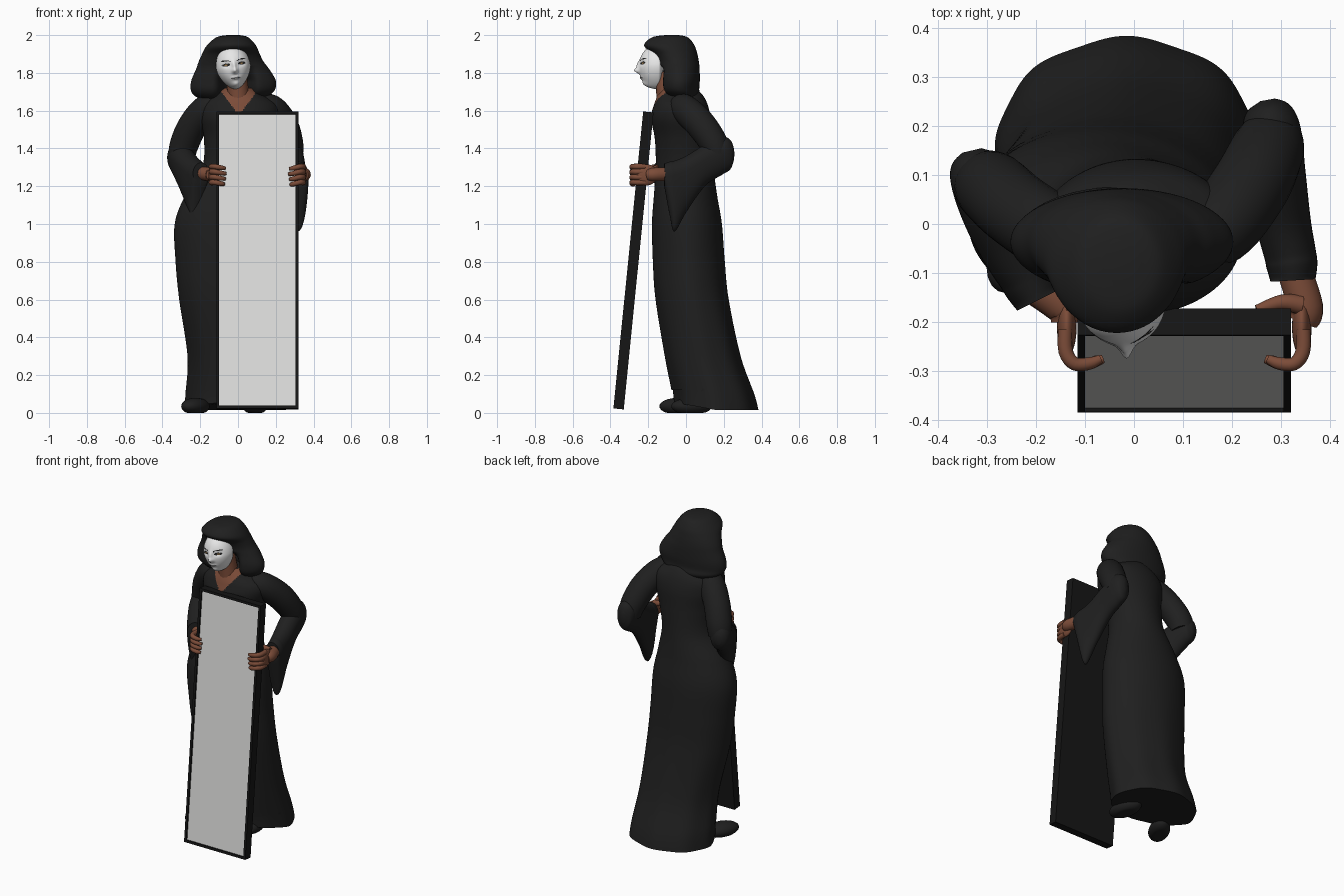
import bpy, bmesh, math
from mathutils import Vector, Matrix
from math import sin, cos, pi, exp

if "Cube" in bpy.data.objects:
    bpy.data.objects.remove(bpy.data.objects["Cube"])


def mat(name, c):
    m = bpy.data.materials.new(name)
    m.diffuse_color = (*c, 1)
    m.use_nodes = True
    m.node_tree.nodes["Principled BSDF"].inputs["Base Color"].default_value = m.diffuse_color
    return m


CLOTH = mat("black cloth", (0.014, 0.014, 0.014))
FRAME = mat("frame black", (0.008, 0.008, 0.008))
SKIN = mat("brown skin", (0.2, 0.072, 0.04))
WHITE = mat("mask white", (0.8, 0.8, 0.8))
LIPS = mat("lip grey", (0.45, 0.45, 0.45))
GLASS = mat("mirror grey", (0.75, 0.75, 0.74))
IRIS = mat("amber eye", (0.3, 0.17, 0.06))


def finish(name, bm, mats, angle=40, smooth=True):
    bmesh.ops.recalc_face_normals(bm, faces=bm.faces[:])
    me = bpy.data.meshes.new(name)
    bm.to_mesh(me)
    bm.free()
    ob = bpy.data.objects.new(name, me)
    bpy.context.collection.objects.link(ob)
    for m in mats:
        me.materials.append(m)
    if smooth:
        bpy.ops.object.select_all(action='DESELECT')
        ob.select_set(True)
        bpy.context.view_layer.objects.active = ob
        bpy.ops.object.shade_smooth_by_angle(angle=math.radians(angle))
    return ob


def spline(rows, sub):
    """Catmull-Rom interpolation of rows of numbers."""
    out = []
    for i in range(len(rows) - 1):
        p = [Vector(rows[min(max(i + k, 0), len(rows) - 1)]) for k in (-1, 0, 1, 2)]
        for j in range(sub):
            t = j / sub
            out.append(0.5 * (2 * p[1] + (p[2] - p[0]) * t + (2 * p[0] - 5 * p[1] + 4 * p[2] - p[3]) * t * t
                              + (3 * p[1] - p[0] - 3 * p[2] + p[3]) * t ** 3))
    return out + [Vector(rows[-1])]


def skin_rings(bm, rings):
    vs = [[bm.verts.new(p) for p in r] for r in rings]
    n = len(vs[0])
    for a, b in zip(vs, vs[1:]):
        for k in range(n):
            bm.faces.new((a[k], a[(k + 1) % n], b[(k + 1) % n], b[k]))
    bm.faces.new(vs[0])
    bm.faces.new(vs[-1])


def box_loft(rows, sub, seg, tweak):
    """Rings from rows of (z, x0, x1, y0, y1)."""
    bm = bmesh.new()
    rings = []
    for z, x0, x1, y0, y1 in spline(rows, sub):
        ring = []
        for k in range(seg):
            a = 2 * pi * k / seg
            ring.append(tweak(Vector(((x0 + x1) / 2 + (x1 - x0) / 2 * cos(a),
                                      (y0 + y1) / 2 + (y1 - y0) / 2 * sin(a), z)), a))
        rings.append(ring)
    skin_rings(bm, rings)
    return bm


def tube(bm, pts, sub=5, seg=16):
    """Round tube through rows of (x, y, z, radius)."""
    rows = spline(pts, sub)
    rings = []
    for i, r in enumerate(rows):
        d = (rows[min(i + 1, len(rows) - 1)] - rows[max(i - 1, 0)]).to_3d().normalized()
        u = d.cross(Vector((0.1, 0.3, 1))).normalized()
        v = d.cross(u)
        rings.append([r.to_3d() + r[3] * (u * cos(2 * pi * k / seg) + v * sin(2 * pi * k / seg)) for k in range(seg)])
    skin_rings(bm, rings)


def blob(bm, c, r, rot=0):
    m = Matrix.Translation(c) @ Matrix.Rotation(rot, 4, 'Z') @ Matrix.Diagonal((*r, 1))
    bmesh.ops.create_uvsphere(bm, u_segments=24, v_segments=16, radius=1, matrix=m)


# Robe body with a skin coloured V neckline
def robe_folds(p, a):
    f = max(0, 0.9 - p.z) * 0.004 * cos(8 * a)
    p.x += f * cos(a)
    p.y += f * sin(a)
    if p.z < 0.12 and sin(a) < 0:
        p.z += 0.04 * -sin(a)
    return p


bm = box_loft([(0.015, -0.28, 0.25, -0.06, 0.38), (0.1, -0.275, 0.245, -0.07, 0.358), (0.3, -0.265, 0.23, -0.11, 0.287),
               (0.6, -0.31, 0.22, -0.16, 0.225), (0.8, -0.33, 0.21, -0.175, 0.205), (1.0, -0.335, 0.2, -0.18, 0.19),
               (1.15, -0.28, 0.17, -0.17, 0.165), (1.3, -0.19, 0.145, -0.16, 0.145), (1.45, -0.18, 0.175, -0.165, 0.135),
               (1.56, -0.2, 0.215, -0.185, 0.13), (1.63, -0.19, 0.21, -0.17, 0.115), (1.68, -0.13, 0.14, -0.15, 0.09),
               (1.72, -0.07, 0.08, -0.13, 0.05)], 14, 160, robe_folds)
for f in bm.faces:
    c = f.calc_center_median()
    if c.z > 1.57 and c.y < -0.06 and abs(c.x - 0.005) < (c.z - 1.575) * 0.75:
        f.material_index = 1
finish("robe", bm, [CLOTH, SKIN])

# Neck
bm = bmesh.new()
tube(bm, [(0.005, -0.09, 1.62, 0.065), (0, -0.1, 1.7, 0.058), (-0.01, -0.11, 1.8, 0.055)])
finish("neck", bm, [SKIN])


# Hood, hollowed in front below the chin
def hood_notch(p, a):
    if sin(a) < 0:
        k = min(1, max(0, (1.84 - p.z) / 0.08))
        p.y += 0.13 * k * exp(-((p.x + 0.01) / 0.085) ** 4) * -sin(a)
    return p


bm = box_loft([(2.0, -0.06, 0.01, -0.11, -0.04), (1.988, -0.115, 0.055, -0.18, 0.01), (1.945, -0.165, 0.095, -0.222, 0.045),
               (1.9, -0.19, 0.115, -0.178, 0.06), (1.86, -0.208, 0.135, -0.155, 0.068), (1.82, -0.222, 0.165, -0.145, 0.072),
               (1.76, -0.247, 0.2, -0.145, 0.073),
               (1.71, -0.25, 0.195, -0.14, 0.07), (1.675, -0.225, 0.16, -0.115, 0.075), (1.64, -0.14, 0.12, -0.07, 0.06)],
              6, 72, hood_notch)
finish("hood", bm, [CLOTH], 60)

# Face mask: shaped sphere, features coloured by position
bm = bmesh.new()
bmesh.ops.create_uvsphere(bm, u_segments=160, v_segments=110, radius=1)


def bump(x, z, cx, cz, rx, rz):
    return exp(-((x - cx) / rx) ** 2 - ((z - cz) / rz) ** 2)


for v in bm.verts:
    d = v.co.copy()
    x = d.x * 0.091 * (1 - 0.25 * max(0, -d.z) ** 1.5)
    z = d.z * 0.118
    y = d.y * 0.1
    if d.y < 0:
        y -= 0.022 * bump(x, z, 0, -0.022, 0.015, 0.014) + 0.012 * bump(x, z, 0, 0.005, 0.011, 0.025)
        y -= 0.007 * bump(x, z, 0, -0.06, 0.022, 0.01) + 0.016 * bump(x, z, 0, -0.098, 0.025, 0.02)
        y += 0.008 * (bump(x, z, 0.04, 0.014, 0.02, 0.014) + bump(x, z, -0.04, 0.014, 0.02, 0.014))
    else:
        y *= 0.3
    v.co = (x, y, z)
for f in bm.faces:
    c = f.calc_center_median()
    if c.y > 0:
        continue
    e = abs(c.x) - 0.042
    if (e / 0.021) ** 2 + ((c.z - 0.014) / 0.008) ** 2 < 1:
        f.material_index = 1
    if (e / 0.009) ** 2 + ((c.z - 0.013) / 0.004) ** 2 < 1:
        f.material_index = 3
    if abs(e) < 0.024 and abs(c.z - 0.037 + 8 * (e - 0.006) ** 2) < 0.0024:
        f.material_index = 1
    if (c.x / 0.025) ** 2 + ((c.z + 0.06) / 0.009) ** 2 < 1:
        f.material_index = 1 if abs(c.z + 0.06) < 0.0015 else 2
bm.transform(Matrix.Translation((-0.025, -0.15, 1.832)) @ Matrix.Rotation(-0.13, 4, 'Y') @ Matrix.Rotation(0.06, 4, 'Z'))
finish("face_mask", bm, [WHITE, CLOTH, LIPS, IRIS], 60)


# Sleeves: upper arm tube plus hanging bell, rows of (x, y, half width, top, bottom)
def sleeve(name, arm, bell):
    bm = bmesh.new()
    tube(bm, arm, 6, 28)
    rows = spline(bell, 6)
    rings = []
    for i, (x, y, w, t, b) in enumerate(rows):
        d = (rows[min(i + 1, len(rows) - 1)] - rows[max(i - 1, 0)]).to_2d().normalized()
        ring = []
        for k in range(32):
            a = 2 * pi * k / 32
            s = sin(a)
            # round upper part, tapering drape below the forearm
            up = min(0.075, (t - b) / 2)
            z = t - up + up * s if s > 0 else t - up + (t - up - b) * s
            q = w * cos(a)
            ring.append(Vector((x - d.y * q, y + d.x * q, z)))
        rings.append(ring)
    skin_rings(bm, rings)
    finish(name, bm, [CLOTH], 50)


sleeve("left_sleeve",
       [(0.1, -0.04, 1.625, 0.05), (0.17, -0.01, 1.612, 0.076), (0.235, 0.075, 1.53, 0.08), (0.27, 0.145, 1.43, 0.075),
        (0.28, 0.17, 1.36, 0.065)],
       [(0.272, 0.253, 0.015, 1.4, 1.34), (0.275, 0.235, 0.045, 1.445, 1.29), (0.28, 0.19, 0.06, 1.46, 1.26),
        (0.29, 0.1, 0.06, 1.42, 1.2), (0.305, 0.0, 0.056, 1.36, 1.06), (0.318, -0.06, 0.053, 1.335, 0.96),
        (0.322, -0.085, 0.052, 1.33, 1.04), (0.324, -0.115, 0.046, 1.32, 1.2)])
sleeve("right_sleeve",
       [(-0.1, -0.05, 1.63, 0.05), (-0.165, -0.02, 1.61, 0.076), (-0.24, 0.03, 1.52, 0.078), (-0.285, 0.07, 1.42, 0.076),
        (-0.3, 0.08, 1.35, 0.07)],
       [(-0.33, 0.15, 0.02, 1.38, 1.32), (-0.325, 0.13, 0.05, 1.42, 1.28), (-0.312, 0.09, 0.062, 1.43, 1.25),
        (-0.285, 0.02, 0.064, 1.41, 1.18), (-0.25, -0.05, 0.062, 1.37, 1.08), (-0.222, -0.1, 0.058, 1.345, 1.0),
        (-0.21, -0.125, 0.055, 1.335, 1.08), (-0.195, -0.155, 0.048, 1.325, 1.21)])


# Hands gripping the mirror edges (e = edge x, s = outward side)
def hand(name, e, s, wrist, tilt):
    bm = bmesh.new()
    tube(bm, [(*wrist, 0.036), (e + s * 0.03, -0.17, 1.262, 0.036), (e + s * 0.024, -0.2, 1.26, 0.03)])
    blob(bm, (e + s * 0.022, -0.21, 1.26), (0.02, 0.06, 0.056))
    for i in range(4):
        z = 1.304 - 0.028 * i
        tip = 0.052 - 0.005 * abs(i - 1)
        tube(bm, [(e + s * 0.025, -0.215, z, 0.015), (e + s * 0.024, -0.26, z, 0.015), (e + s * 0.006, -0.285, z, 0.014),
                  (e - s * 0.025, -0.284, z - tilt, 0.013), (e - s * tip, -0.275, z - 1.5 * tilt, 0.009)], 4, 12)
    # thumb behind the frame
    tube(bm, [(e + s * 0.02, -0.165, 1.29, 0.02), (e - s * 0.02, -0.16, 1.3, 0.016), (e - s * 0.07, -0.175, 1.305, 0.01)])
    finish(name, bm, [SKIN], 60)


hand("left_hand", 0.32, 1, (0.325, -0.09, 1.265), 0.008)
hand("right_hand", -0.115, -1, (-0.2, -0.13, 1.27), 0.006)

# Leaning mirror: one box with the front inset and recessed
bm = bmesh.new()
bmesh.ops.create_cube(bm, size=1, matrix=Matrix.Translation((0, 0, 0.79)) @ Matrix.Diagonal((0.435, 0.055, 1.58, 1)))
front = min(bm.faces, key=lambda f: f.calc_center_median().y)
bmesh.ops.inset_region(bm, faces=[front], thickness=0.021)
bmesh.ops.inset_region(bm, faces=[front], thickness=0.001, depth=-0.008)
front.material_index = 1
bm.transform(Matrix.Translation((0.1025, -0.357, 0.021)) @ Matrix.Rotation(-0.1, 4, 'X'))
finish("standing_mirror", bm, [FRAME, GLASS], smooth=False)

# Shoes
for name, x, y, r in (("right_shoe", -0.225, -0.04, -0.5), ("left_shoe", 0.09, 0.03, 0.2)):
    bm = bmesh.new()
    blob(bm, (x, y, 0.035), (0.062, 0.11, 0.045), r)
    for v in bm.verts:
        v.co.z = max(v.co.z, 0)
    finish(name, bm, [CLOTH])
